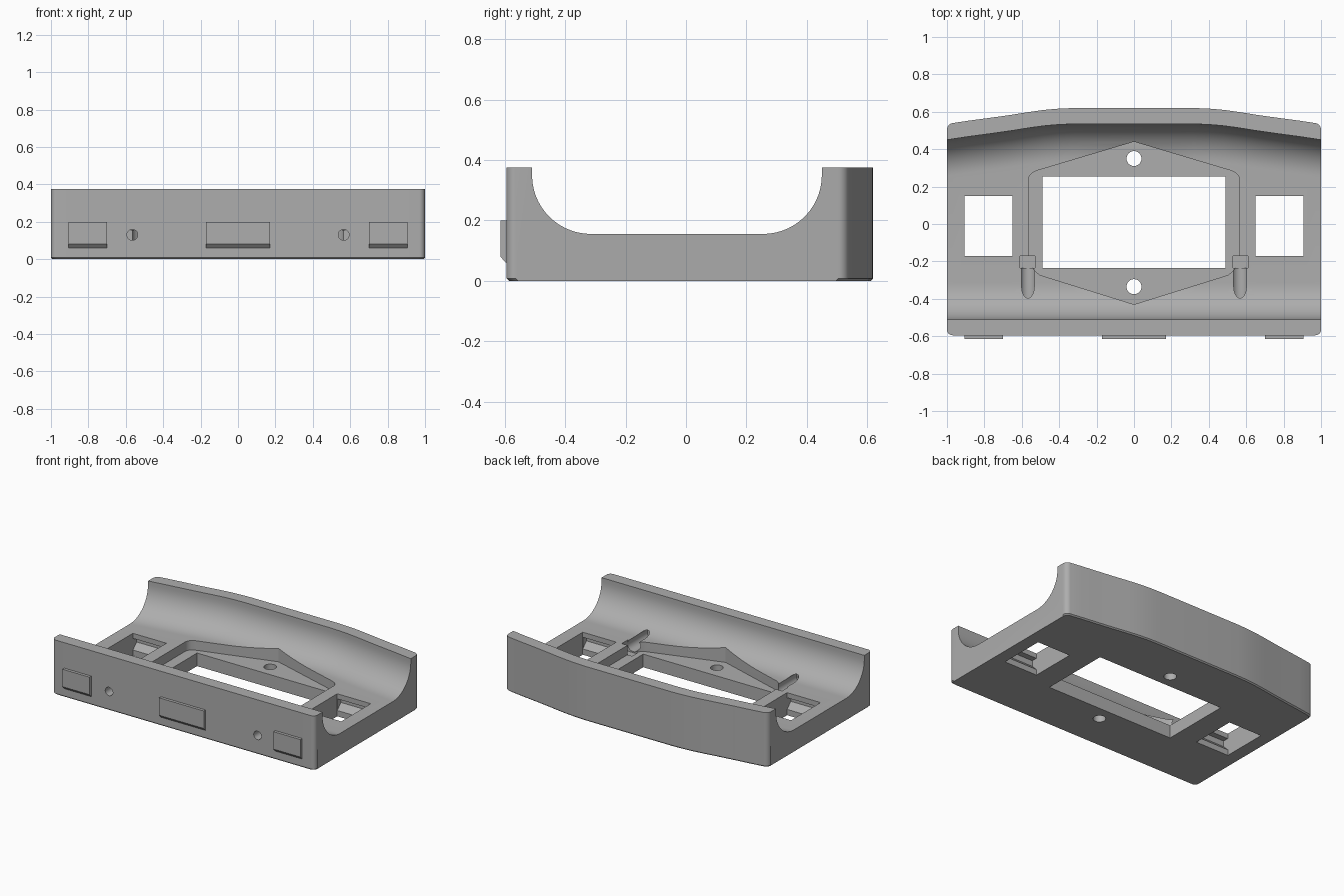
import bpy, bmesh, math

if "Cube" in bpy.data.objects:
    bpy.data.objects.remove(bpy.data.objects["Cube"])

grey = bpy.data.materials.new("mid grey")
grey.diffuse_color = (0.42, 0.42, 0.42, 1)
grey.use_nodes = True
grey.node_tree.nodes["Principled BSDF"].inputs["Base Color"].default_value = grey.diffuse_color


def make(name, bm):
    bmesh.ops.recalc_face_normals(bm, faces=bm.faces[:])
    me = bpy.data.meshes.new(name)
    bm.to_mesh(me)
    bm.free()
    ob = bpy.data.objects.new(name, me)
    bpy.context.collection.objects.link(ob)
    me.materials.append(grey)
    return ob


def loft(name, rings):
    bm = bmesh.new()
    vs = [[bm.verts.new(p) for p in r] for r in rings]
    n = len(rings[0])
    for a, b in zip(vs, vs[1:]):
        for i in range(n):
            j = (i + 1) % n
            bm.faces.new((a[i], a[j], b[j], b[i]))
    bm.faces.new(vs[0])
    bm.faces.new(vs[-1][::-1])
    return make(name, bm)


def prism(name, pts, z0, z1):
    return loft(name, [[(x, y, z) for x, y in pts] for z in (z0, z1)])


def rect(x0, x1, y0, y1):
    return [(x0, y0), (x1, y0), (x1, y1), (x0, y1)]


def along_x(name, pts, x0, x1):
    return loft(name, [[(x, y, z) for y, z in pts] for x in (x0, x1)])


def rod_y(name, x, z, r, y0, y1, n=32):
    return loft(name, [[(x + r * math.cos(k * math.tau / n), y, z + r * math.sin(k * math.tau / n))
                        for k in range(n)] for y in (y0, y1)])


def circle(x, y, r, n=32):
    return [(x + r * math.cos(k * math.tau / n), y + r * math.sin(k * math.tau / n)) for k in range(n)]


# Bowed rear wall: offset of the back as a function of x
BOW = [(0, 0), (0.32, 0), (0.40, -0.003), (0.48, -0.010), (0.56, -0.021),
       (0.66, -0.037), (0.76, -0.051), (0.88, -0.067), (1, -0.085)]


def bow(x):
    x = abs(x)
    for (a, s), (b, t) in zip(BOW, BOW[1:]):
        if x <= b:
            return s + (t - s) * (x - a) / (b - a)
    return BOW[-1][1]


# Cradle cross-section at one x station, with rounded vertical corners
R, TOP, FLOOR, N = 0.03, 0.375, 0.155, 14


def section(x):
    s = bow(x)
    d = max(0, abs(x) - (1 - R))
    c = R - math.sqrt(max(0, R * R - d * d))
    front, back = -0.595 + c, 0.62 + s - c
    xb = x * 0.993
    ring = [(xb, front + 0.008, 0), (x, front, 0.008), (x, front, TOP), (x, -0.51, TOP)]
    for k in range(N + 1):
        a = math.pi + k / N * math.pi / 2
        ring.append((x, -0.315 + 0.195 * math.cos(a), 0.35 + 0.195 * math.sin(a)))
    for k in range(N + 1):
        a = 1.5 * math.pi + k / N * math.pi / 2
        ring.append((x, 0.34 + s + 0.195 * math.cos(a), 0.35 + 0.195 * math.sin(a)))
    ring += [(x, 0.535 + s, TOP), (x, back, TOP), (x, back, 0.008), (xb, back - 0.008, 0)]
    return ring


half = [p[0] for p in BOW[1:-1]] + [1 - R + R * math.sin(k * math.pi / 12) for k in range(7)]
body = loft("cradle_body", [section(x) for x in [-h for h in reversed(half)] + [0] + half])

# Stepped recess around the central window, then the window and two screw holes
side = [(0.52, 0.285), (0.545, 0.272), (0.56, 0.255), (0.565, 0.235),
        (0.565, -0.2), (0.53, -0.25), (0.505, -0.272)]
recess = [(0, 0.44)] + side + [(0, -0.43)] + [(-x, y) for x, y in reversed(side)]
cutters = [
    prism("recess_cutter", recess, 0.09, 0.5),
    prism("window_cutter", rect(-0.49, 0.49, -0.235, 0.255), -0.1, 0.5),
    prism("rear_hole_cutter", circle(0, 0.35, 0.04), -0.1, 0.5),
    prism("front_hole_cutter", circle(0, -0.335, 0.04), -0.1, 0.5),
]
for s in (-1, 1):
    xa, xb = sorted((s * 0.65, s * 0.905))
    cutters += [
        # Side openings with undercut latch grooves
        prism("side_opening_cutter", rect(xa, xb, -0.17, 0.15), -0.1, 0.5),
        along_x("latch_groove_cutter", [(-0.17, 0.04), (-0.21, 0.08), (-0.21, 0.12), (-0.16, 0.12),
                                        (0.14, 0.12), (0.19, 0.12), (0.19, 0.08), (0.15, 0.04)],
                xa + 0.0005, xb - 0.0005),
        # Screw channels through the front wall
        rod_y("channel_cutter", s * 0.567, 0.13, 0.043, -0.45, -0.18),
        rod_y("front_bore_cutter", s * 0.565, 0.13, 0.029, -0.7, -0.4),
        prism("nut_pocket_cutter", rect(s * 0.57 - 0.04, s * 0.57 + 0.04, -0.235, -0.172), 0.08, 0.5),
    ]

for c in cutters:
    c.hide_render = True
    c.hide_viewport = False
    m = body.modifiers.new(c.name, 'BOOLEAN')
    m.operation, m.solver, m.object = 'DIFFERENCE', 'EXACT', c
bpy.context.view_layer.update()
mesh = bpy.data.meshes.new_from_object(body.evaluated_get(bpy.context.evaluated_depsgraph_get()))
body.modifiers.clear()
body.data = mesh
for c in cutters:
    bpy.data.objects.remove(c)

# Raised pads on the front wall with a bevelled lower edge
pad = [(-0.59, 0.06), (-0.597, 0.06), (-0.615, 0.08), (-0.615, 0.2), (-0.59, 0.2)]
pads = [along_x(n, pad, a, b) for n, a, b in
        (("left_pad", -0.905, -0.70), ("middle_pad", -0.17, 0.17), ("right_pad", 0.70, 0.905))]

bpy.ops.object.select_all(action='DESELECT')
body.select_set(True)
bpy.context.view_layer.objects.active = body
bpy.ops.object.shade_smooth_by_angle(angle=math.radians(30))
